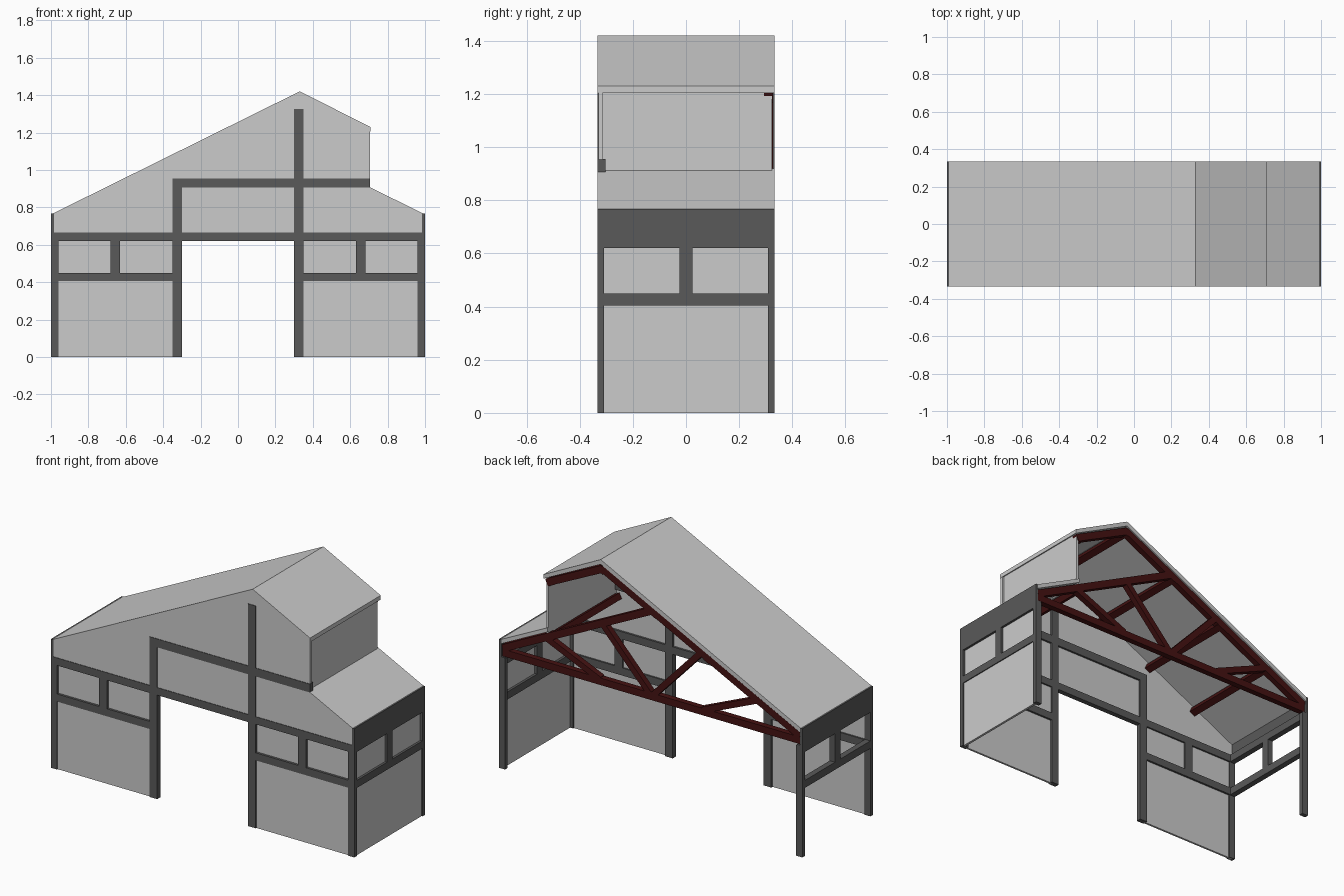
import bpy, math
from mathutils import Vector

if "Cube" in bpy.data.objects:
    bpy.data.objects.remove(bpy.data.objects["Cube"])

Y = 0.333  # half depth of the building


def material(name, color):
    m = bpy.data.materials.new(name)
    m.diffuse_color = (*color, 1)
    m.use_nodes = True
    m.node_tree.nodes["Principled BSDF"].inputs["Base Color"].default_value = m.diffuse_color
    return m


DARK = material("dark_trim", (0.1, 0.1, 0.1))
RED = material("red_timber", (0.06, 0.006, 0.006))


def prism(name, profile, y0, y1, mat=None):
    """Extrude an xz profile from y0 to y1."""
    n = len(profile)
    verts = [(x, y, z) for y in (y0, y1) for x, z in profile]
    faces = [tuple(range(n)), tuple(range(2 * n - 1, n - 1, -1))]
    faces += [(i, i + n, (i + 1) % n + n, (i + 1) % n) for i in range(n)]
    me = bpy.data.meshes.new(name)
    me.from_pydata(verts, [], faces)
    # make normals point outwards whichever way the profile runs
    area = sum(profile[i][0] * profile[(i + 1) % n][1]
               - profile[(i + 1) % n][0] * profile[i][1] for i in range(n))
    if area < 0:
        me.flip_normals()
    ob = bpy.data.objects.new(name, me)
    bpy.context.collection.objects.link(ob)
    if mat:
        me.materials.append(mat)
    return ob


def box(name, x0, x1, y0, y1, z0, z1, mat=None):
    return prism(name, [(x0, z0), (x1, z0), (x1, z1), (x0, z1)], y0, y1, mat)


def beam(name, a, b, width, y0, y1, mat):
    """Straight bar between two xz points."""
    a, b = Vector(a), Vector(b)
    d = (b - a).normalized() * width / 2
    p = Vector((-d.y, d.x))
    return prism(name, [tuple(v) for v in (a - p, b - p, b + p, a + p)], y0, y1, mat)


# Front gable wall
prism("front_gable", [(-0.99, 0.64), (0.99, 0.64), (0.99, 0.755), (0.705, 0.9),
                      (0.705, 1.22), (0.33, 1.405), (-0.99, 0.755)], -Y + 0.003, -Y + 0.018)

# Front lower panels, window panes and frames on both sides of the doorway
for s, side in ((-1, "left"), (1, "right")):
    def fbox(name, a, b, z0, z1, y0, y1, mat=None):
        x0, x1 = sorted((s * a, s * b))
        return box(side + "_" + name, x0, x1, y0, y1, z0, z1, mat)

    fbox("front_panel", 0.34, 0.985, 0, 0.42, -Y + 0.006, -Y + 0.018)
    fbox("front_glass", 0.34, 0.985, 0.43, 0.64, -Y + 0.014, -Y + 0.02)
    fbox("front_sill", 0.3, 1.0, 0.405, 0.45, -Y, -Y + 0.03, DARK)
    fbox("window_mullion", 0.63, 0.683, 0.45, 0.62, -Y, -Y + 0.03, DARK)
    fbox("front_corner_post", 0.96, 1.0, 0, 0.66, -Y, -Y + 0.025, DARK)
    fbox("door_post", 0.3, 0.35, 0, 0.955 if s < 0 else 1.325, -Y, -Y + 0.03, DARK)
    # Side frame: posts, sill, head, mullion and eaves board
    fbox("back_corner_post", 0.96, 1.0, 0, 0.66, Y - 0.025, Y, DARK)
    fbox("side_sill", 0.965, 1.0, 0.405, 0.45, -Y, Y, DARK)
    fbox("side_head", 0.965, 1.0, 0.62, 0.665, -Y, Y, DARK)
    fbox("side_mullion", 0.965, 1.0, 0.45, 0.62, -0.025, 0.025, DARK)
    fbox("eaves_board", 0.985, 1.0, 0.655, 0.768, -Y, Y, DARK)

box("front_lintel", -1, 1, -Y, -Y + 0.03, 0.62, 0.665, DARK)
box("front_upper_rail", -0.35, 0.707, -Y, -Y + 0.03, 0.905, 0.955, DARK)

# Right side cladding and panes (the left side stays open)
box("right_side_panel", 0.98, 0.994, -Y + 0.01, Y - 0.01, 0, 0.42)
box("right_side_glass", 0.98, 0.986, -Y + 0.01, Y - 0.01, 0.43, 0.64)

# Roofs and clerestory wall
prism("main_roof", [(-0.988, 0.768), (-0.988, 0.74), (0.33, 1.392), (0.708, 1.205),
                    (0.708, 1.23), (0.33, 1.42)], -Y, Y)
prism("lower_roof", [(0.68, 0.895), (0.988, 0.742), (0.988, 0.768), (0.68, 0.92)], -Y, Y)
box("clerestory_wall", 0.68, 0.694, -Y + 0.01, Y - 0.01, 0.88, 1.215)

# Open truss at the back
T0, T1 = Y - 0.04, Y - 0.005
w = 0.042
beam("bottom_chord", (-0.98, 0.69), (0.98, 0.69), w, T0, T1, RED)
beam("left_top_chord", (-0.98, 0.715), (0.33, 1.365), w, T0, T1, RED)
beam("upper_right_chord", (0.32, 1.365), (0.69, 1.185), w, T0, T1, RED)
beam("lower_right_chord", (0.98, 0.715), (0.0, 1.2), w, T0, T1, RED)
for s in (-1, 1):
    beam("outer_web", (s * 0.69, 0.85), (s * 0.34, 0.7), 0.036, T0, T1, RED)
    beam("inner_web", (s * 0.32, 1.03), (s * 0.01, 0.7), 0.036, T0, T1, RED)

# Purlins running front to back under the roofs
for x, z in ((-0.7, 0.85), (-0.37, 1.01), (-0.02, 1.185), (0.33, 1.355),
             (0.66, 1.195), (0.67, 0.862)):
    k = -0.49 if x > 0.5 else 0.49
    d = Vector((1, k)).normalized() * 0.02
    beam("purlin", (x - d.x, z - d.y), (x + d.x, z + d.y), 0.036, -Y + 0.018, T1, RED)
